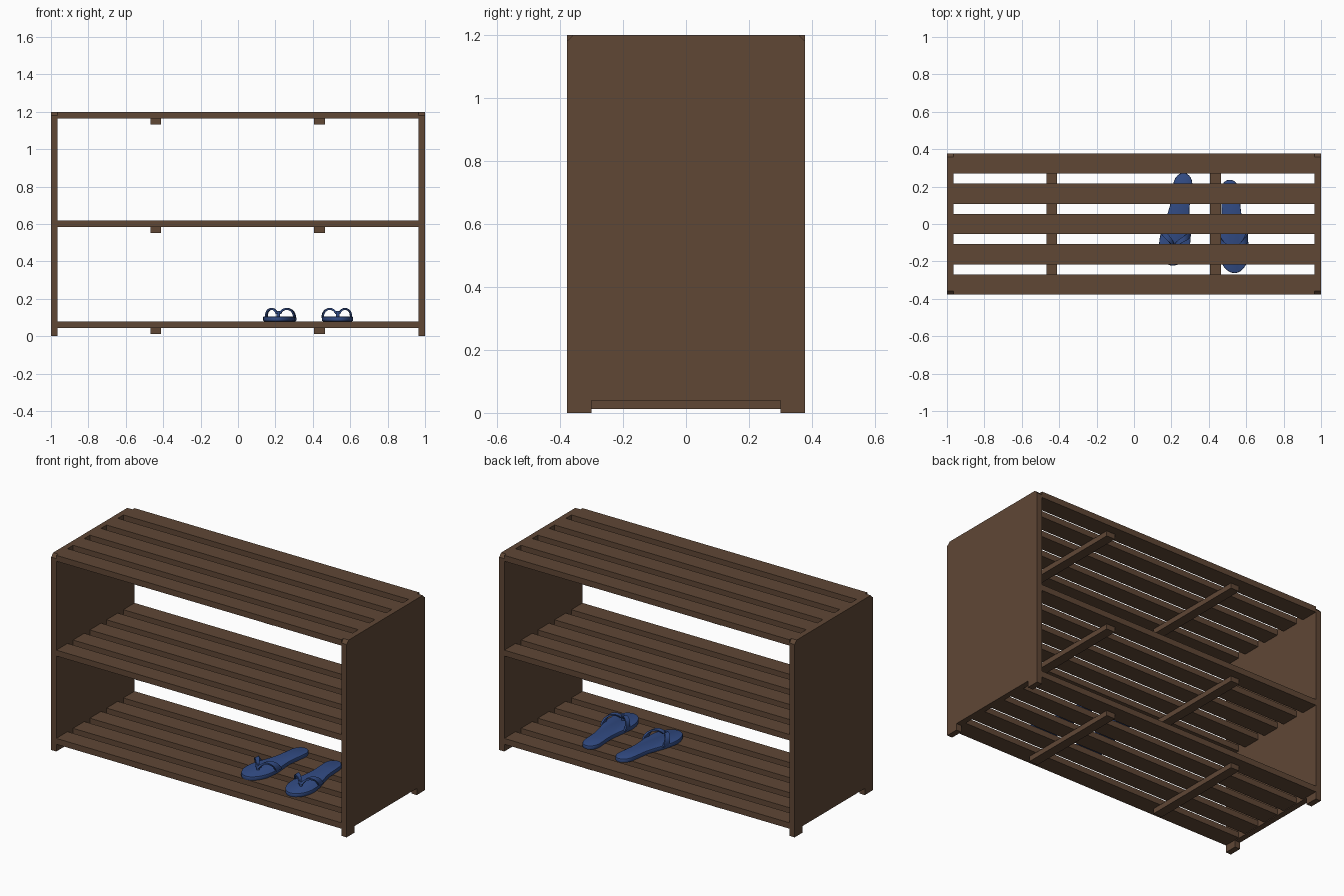
import bpy, bmesh, math
from mathutils import Matrix, Vector

if "Cube" in bpy.data.objects:
    bpy.data.objects.remove(bpy.data.objects["Cube"])


def material(name, rgb):
    m = bpy.data.materials.new(name)
    m.diffuse_color = (*rgb, 1)
    m.use_nodes = True
    m.node_tree.nodes["Principled BSDF"].inputs["Base Color"].default_value = m.diffuse_color
    return m


WOOD = material("brown wood", (0.115, 0.063, 0.036))
BLUE = material("blue rubber", (0.032, 0.072, 0.235))


def finish(bm, name, mat, smooth=False):
    bmesh.ops.recalc_face_normals(bm, faces=bm.faces)
    me = bpy.data.meshes.new(name)
    bm.to_mesh(me)
    bm.free()
    me.materials.append(mat)
    ob = bpy.data.objects.new(name, me)
    bpy.context.collection.objects.link(ob)
    if smooth:
        bpy.ops.object.select_all(action='DESELECT')
        ob.select_set(True)
        bpy.context.view_layer.objects.active = ob
        bpy.ops.object.shade_smooth_by_angle(angle=math.radians(40))
    return ob


def box(name, lo, hi, mat):
    bm = bmesh.new()
    bmesh.ops.create_cube(bm, size=1)
    for v in bm.verts:
        v.co = [l + (c + 0.5) * (h - l) for c, l, h in zip(v.co, lo, hi)]
    return finish(bm, name, mat)


def extrude_outline(points, offset):
    """Closed outline extruded along an offset into a solid."""
    bm = bmesh.new()
    face = bm.faces.new([bm.verts.new(p) for p in points])
    new = bmesh.ops.extrude_face_region(bm, geom=[face])["geom"]
    verts = [g for g in new if isinstance(g, bmesh.types.BMVert)]
    bmesh.ops.translate(bm, verts=verts, vec=offset)
    return bm


# Side panels: chamfered top corners and a cut-out between two feet
D, H, INNER = 0.378, 1.2, 0.965
half = [(0.3, 0.04), (0.3, 0), (D, 0), (D, H - 0.02), (D - 0.02, H)]
profile = half + [(-y, z) for y, z in reversed(half)]
for side, x in (("left", -1.0), ("right", INNER)):
    bm = extrude_outline([(x, y, z) for y, z in profile], (1 - INNER, 0, 0))
    finish(bm, side + "_panel", WOOD)

# Three slatted shelves, each on two cross bars
for shelf, top in (("bottom", 0.08), ("middle", 0.62), ("top", 1.2)):
    for i in range(5):
        y = (i - 2) * 0.162
        box(f"{shelf}_slat_{i + 1}", (-INNER, y - 0.054, top - 0.036),
            (INNER, y + 0.054, top), WOOD)
    for side, x in (("left", -0.44), ("right", 0.436)):
        box(f"{shelf}_{side}_bar", (x - 0.029, -0.325, top - 0.067),
            (x + 0.029, 0.325, top - 0.036), WOOD)


# Sandals: toe towards -y, local origin at the sole centre
def half_width(u):
    """Half width of the sole, u = 0 at the toe and 1 at the heel."""
    body = 0.067 + 0.016 * math.cos(math.pi * min(max((u - 0.25) / 0.45, 0), 1))
    toe = math.sqrt(max(0, 1 - max(0, (0.26 - u) / 0.26) ** 2))
    heel = math.sqrt(max(0, 1 - max(0, (u - 0.87) / 0.13) ** 2))
    return body * toe * heel


def sole(name, place):
    us = [(1 - math.cos(math.pi * k / 24)) / 2 for k in range(25)]
    right = [(half_width(u), (u - 0.5) * 0.5, 0) for u in us]
    left = [(-x, y, z) for x, y, z in reversed(right[1:-1])]
    bm = extrude_outline(right + left, (0, 0, 0.025))
    rim = [e for e in bm.edges if abs(e.verts[0].co.z - e.verts[1].co.z) < 1e-5]
    bmesh.ops.bevel(bm, geom=rim, offset=0.005, segments=2, affect='EDGES',
                    profile=0.5, clamp_overlap=True)
    bm.transform(place)
    finish(bm, name, BLUE, True)


def strap(name, place, s):
    """Arched band from the toe post to one edge of the sole."""
    bm, rings, n = bmesh.new(), [], 14
    for k in range(n + 1):
        t = k / n
        a = math.pi * (0.12 + 0.88 * t)
        c = Vector((s * (0.041 - 0.035 * math.cos(a)), -0.14 + 0.085 * t,
                    0.018 + 0.048 * math.sin(a) ** 0.8 if t < 1 else 0.018))
        normal = Vector((-s * math.cos(a), 0, math.sin(a))) * 0.005
        wide = Vector((0, 0.011 + 0.012 * t, 0))
        rings.append([bm.verts.new(c + p) for p in
                      (wide + normal, normal - wide, -wide - normal, wide - normal)])
    for r, q in zip(rings, rings[1:]):
        for j in range(4):
            bm.faces.new((r[j], r[(j + 1) % 4], q[(j + 1) % 4], q[j]))
    bm.faces.new(rings[0])
    bm.faces.new(rings[-1])
    bm.transform(place)
    finish(bm, name, BLUE, True)


def post(name, place):
    bm = bmesh.new()
    bmesh.ops.create_cone(bm, cap_ends=True, segments=12, radius1=0.009,
                          radius2=0.009, depth=0.036,
                          matrix=Matrix.Translation((0, -0.14, 0.037)))
    bm.transform(place)
    finish(bm, name, BLUE, True)


for side, x, y, turn in (("left", 0.235, 0.025, -8), ("right", 0.525, -0.013, 3.5)):
    place = Matrix.Translation((x, y, 0.08)) @ Matrix.Rotation(math.radians(turn), 4, 'Z')
    sole(side + "_sandal_sole", place)
    post(side + "_sandal_post", place)
    strap(side + "_sandal_strap_a", place, -1)
    strap(side + "_sandal_strap_b", place, 1)
